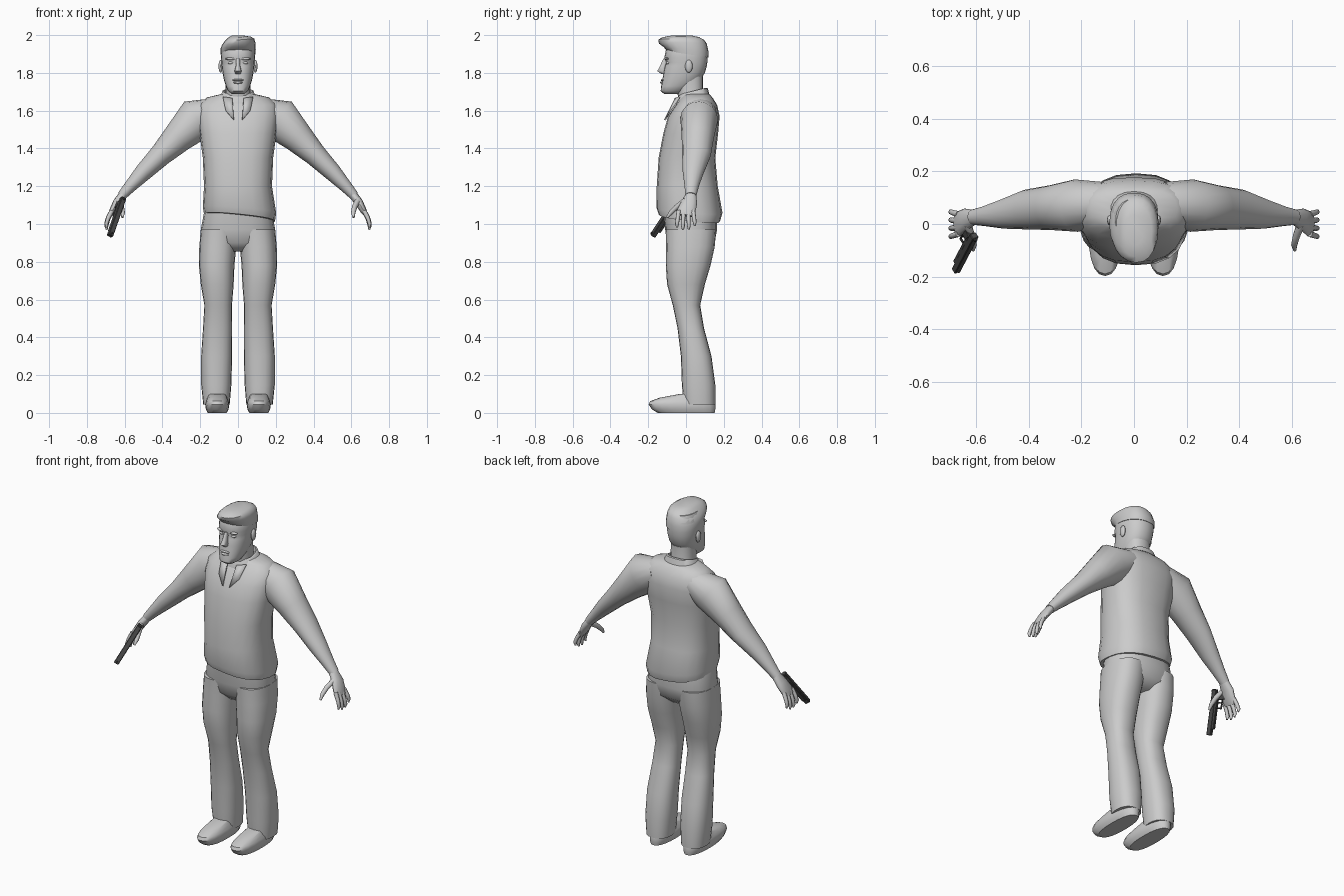
import bpy, bmesh, math
from mathutils import Vector, Matrix

cube = bpy.data.objects.get("Cube")
if cube:
    bpy.data.objects.remove(cube)


def material(name, v):
    m = bpy.data.materials.new(name)
    m.use_nodes = True
    m.diffuse_color = (v, v, v, 1)
    m.node_tree.nodes["Principled BSDF"].inputs["Base Color"].default_value = (v, v, v, 1)
    return m


LIGHT = material("light grey", 0.6)
DARK = material("dark grey", 0.07)


def finish(name, bm, mat=LIGHT, angle=50):
    bmesh.ops.recalc_face_normals(bm, faces=bm.faces)
    me = bpy.data.meshes.new(name)
    bm.to_mesh(me)
    bm.free()
    me.materials.append(mat)
    ob = bpy.data.objects.new(name, me)
    bpy.context.collection.objects.link(ob)
    bpy.ops.object.select_all(action='DESELECT')
    ob.select_set(True)
    bpy.context.view_layer.objects.active = ob
    bpy.ops.object.shade_smooth_by_angle(angle=math.radians(angle))
    return ob


def unit_ring(n, p):
    for i in range(n):
        a = 2 * math.pi * i / n
        c, s = math.cos(a), math.sin(a)
        yield math.copysign(abs(c) ** p, c), math.copysign(abs(s) ** p, s)


def level(z, front, back, half, cx=0, tx=0, ty=0, n=20, p=0.85):
    """Horizontal ring, optionally tilted along x and y."""
    mid, ry = (front + back) / 2, (back - front) / 2
    return [Vector((cx + half * c, mid + ry * s, z + tx * half * c + ty * (mid + ry * s)))
            for c, s in unit_ring(n, p)]


def loft(name, rings, mat=LIGHT, angle=50):
    bm = bmesh.new()
    rows = [[bm.verts.new(v) for v in r] for r in rings]
    n = len(rows[0])
    for a, b in zip(rows, rows[1:]):
        for i in range(n):
            bm.faces.new((a[i], a[(i + 1) % n], b[(i + 1) % n], b[i]))
    bm.faces.new(rows[0])
    bm.faces.new(rows[-1])
    return finish(name, bm, mat, angle)


def limb(name, side, path, n=12):
    """Tube through (x, y, z, y radius, cross radius), mirrored by side."""
    pts = [Vector(q[:3]) for q in path]
    rings = []
    for i, q in enumerate(path):
        d = (pts[min(i + 1, len(pts) - 1)] - pts[max(i - 1, 0)]).normalized()
        v = Vector((0, 1, 0)).cross(d).normalized()
        u = d.cross(v)
        ring = [pts[i] + u * q[3] * c + v * q[4] * s for c, s in unit_ring(n, 1)]
        rings.append([Vector((side * w.x, w.y, w.z)) for w in ring])
    return loft(name, rings)


def ball(name, centre, size, mat=LIGHT):
    bm = bmesh.new()
    m = Matrix.Translation(centre) @ Matrix.Diagonal((*size, 1))
    bmesh.ops.create_uvsphere(bm, u_segments=12, v_segments=8, radius=1, matrix=m)
    return finish(name, bm, mat)


# Shirt with slanted hem
loft("shirt", [
    level(1.035, -.145, .18, .188, .008, -.1, -.12, p=.8),
    level(1.075, -.157, .193, .194, .008, -.08, -.08, p=.8),
    level(1.2, -.155, .168, .18, p=.8),
    level(1.35, -.145, .155, .186, p=.8),
    level(1.48, -.12, .17, .204, p=.8),
    level(1.57, -.095, .178, .215, p=.8),
    level(1.63, -.055, .165, .21, p=.8),
    level(1.67, -.025, .14, .165),
    level(1.69, -.02, .12, .08)])
loft("collar", [
    level(1.645, -.05, .13, .105, ty=.15),
    level(1.69, -.04, .115, .084, ty=.25),
    level(1.695, -.035, .105, .076, ty=.25),
    level(1.66, -.03, .1, .074, ty=.25)])

# Trousers, legs and shoes
loft("trouser_seat", [
    level(1.06, -.12, .16, .18, p=.8),
    level(.97, -.11, .165, .197, p=.8),
    level(.9, -.095, .15, .185, p=.8),
    level(.855, -.05, .1, .1)])
LEG = [(.97, -.108, .16, .1, .097), (.88, -.105, .152, .107, .098), (.78, -.107, .13, .113, .094),
       (.68, -.1, .1, .11, .087), (.57, -.07, .075, .105, .073), (.45, -.045, .095, .108, .077),
       (.3, -.027, .135, .113, .082), (.15, -.022, .155, .115, .08), (.045, -.012, .155, .114, .07)]
SHOE = [(0, -.15, .152, .05), (.018, -.18, .155, .06), (.045, -.198, .155, .064),
        (.062, -.19, .15, .06), (.08, -.14, .14, .052), (.1, -.035, .13, .045)]

# Arms, hands and fingers
ARM = [(.11, .08, 1.6, .08, .07), (.22, .07, 1.555, .1, .113), (.32, .062, 1.455, .085, .082),
       (.41, .055, 1.365, .076, .06), (.5, .038, 1.275, .056, .047), (.57, .03, 1.2, .038, .033),
       (.615, .026, 1.15, .029, .025)]
PALM = [(.605, .027, 1.16, .027, .023), (.64, .018, 1.115, .042, .022),
        (.665, .002, 1.07, .048, .017), (.678, -.002, 1.045, .042, .01)]
THUMB = [(.635, 0, 1.125, .018, .016), (.617, -.05, 1.09, .014, .014),
         (.61, -.08, 1.06, .012, .012), (.612, -.1, 1.035, .006, .006)]

for side, tag in ((1, "left"), (-1, "right")):
    loft(tag + "_trouser_leg", [level(z, f, b, h, side * cx) for z, f, b, cx, h in LEG])
    loft(tag + "_shoe", [level(z, f, b, h, side * .11) for z, f, b, h in SHOE], angle=40)
    limb(tag + "_arm", side, ARM, 16)
    limb(tag + "_palm", side, PALM)
    limb(tag + "_thumb", side, THUMB, 8)
    for k in range(4):
        y = -.038 + .025 * k
        drop = (.0, .012, .01, -.008)[k]
        limb(f"{tag}_finger_{k + 1}", side, [
            (.668, y, 1.07, .012, .012), (.688, y * 1.15, 1.03 - drop / 2, .011, .011),
            (.697, y * 1.25, 1.0 - drop, .01, .01), (.694, y * 1.25, .982 - drop, .005, .005)], 8)

    # Open shirt lapels
    bm = bmesh.new()
    bm.faces.new([bm.verts.new((side * x, y, z)) for x, y, z in
                  ((.03, -.055, 1.665), (.08, -.035, 1.672), (.065, -.083, 1.6), (.022, -.112, 1.55))])
    lapel = finish(tag + "_lapel", bm)
    mod = lapel.modifiers.new("thickness", 'SOLIDIFY')
    mod.thickness, mod.offset = .009, 0

    # Ears, eyes and brows
    ball(tag + "_ear", (side * .092, .015, 1.835), (.011, .02, .034))
    ball(tag + "_eye", (side * .037, -.094, 1.853), (.016, .012, .008))
    ball(tag + "_brow", (side * .037, -.101, 1.875), (.03, .013, .008))

# Neck and head
loft("neck", [level(1.62, -.03, .105, .075), level(1.69, -.045, .09, .066),
              level(1.78, -.055, .09, .066)])
loft("head", [
    level(1.688, -.115, -.03, .032),
    level(1.704, -.134, .0, .053),
    level(1.73, -.132, .04, .064),
    level(1.76, -.125, .075, .074),
    level(1.8, -.12, .1, .082),
    level(1.835, -.113, .11, .086),
    level(1.855, -.106, .113, .088),
    level(1.88, -.115, .115, .09),
    level(1.93, -.105, .114, .089),
    level(1.97, -.08, .095, .07)])
loft("nose", [level(1.795, -.132, -.1, .014, n=10), level(1.81, -.153, -.1, .019, n=10),
              level(1.835, -.139, -.1, .012, n=10), level(1.875, -.121, -.09, .01, n=10)])
ball("upper_lip", (0, -.121, 1.762), (.03, .013, .006))
ball("lower_lip", (0, -.125, 1.749), (.025, .012, .007))

# Hair swept up and forward to one side
loft("hair", [
    level(1.9, -.1, .118, .0925, 0, ty=-.15),
    level(1.925, -.118, .119, .094, 0, ty=-.1),
    level(1.955, -.143, .11, .088, .004, .06),
    level(1.975, -.147, .095, .078, .008, .08),
    level(1.989, -.125, .07, .06, .008, .04),
    level(1.997, -.08, .035, .035, 0)])

# Pistol in the right hand: local x along barrel, z toward grip end
axis = Vector((-.28, -.53, -.8)).normalized()
grip = Vector((-.5, .8, -.355))
grip = (grip - axis * grip.dot(axis)).normalized()
wide = grip.cross(axis)
FRAME = Matrix((axis, wide, grip)).transposed().to_4x4()
FRAME.translation = Vector((-.612, -.052, 1.125))


def gun_box(name, centre, size, lean=0):
    bm = bmesh.new()
    m = FRAME @ Matrix.Translation(centre) @ Matrix.Rotation(lean, 4, 'Y') @ Matrix.Diagonal((*size, 1))
    bmesh.ops.create_cube(bm, size=1, matrix=m)
    bmesh.ops.bevel(bm, geom=bm.edges[:], offset=.003, segments=1, affect='EDGES')
    return finish(name, bm, DARK, 30)


gun_box("pistol_slide", (.11, 0, 0), (.25, .028, .026))
gun_box("pistol_frame", (.1, 0, .017), (.2, .024, .016))
gun_box("pistol_grip", (.012, 0, .055), (.04, .026, .085), -.25)
gun_box("pistol_rear_sight", (-.005, 0, -.015), (.012, .014, .01))
gun_box("pistol_front_sight", (.222, 0, -.015), (.01, .008, .01))
gun_box("pistol_trigger", (.052, 0, .032), (.008, .008, .024))
gun_box("pistol_guard_bottom", (.055, 0, .05), (.055, .01, .008))
gun_box("pistol_guard_front", (.082, 0, .036), (.008, .01, .034))
